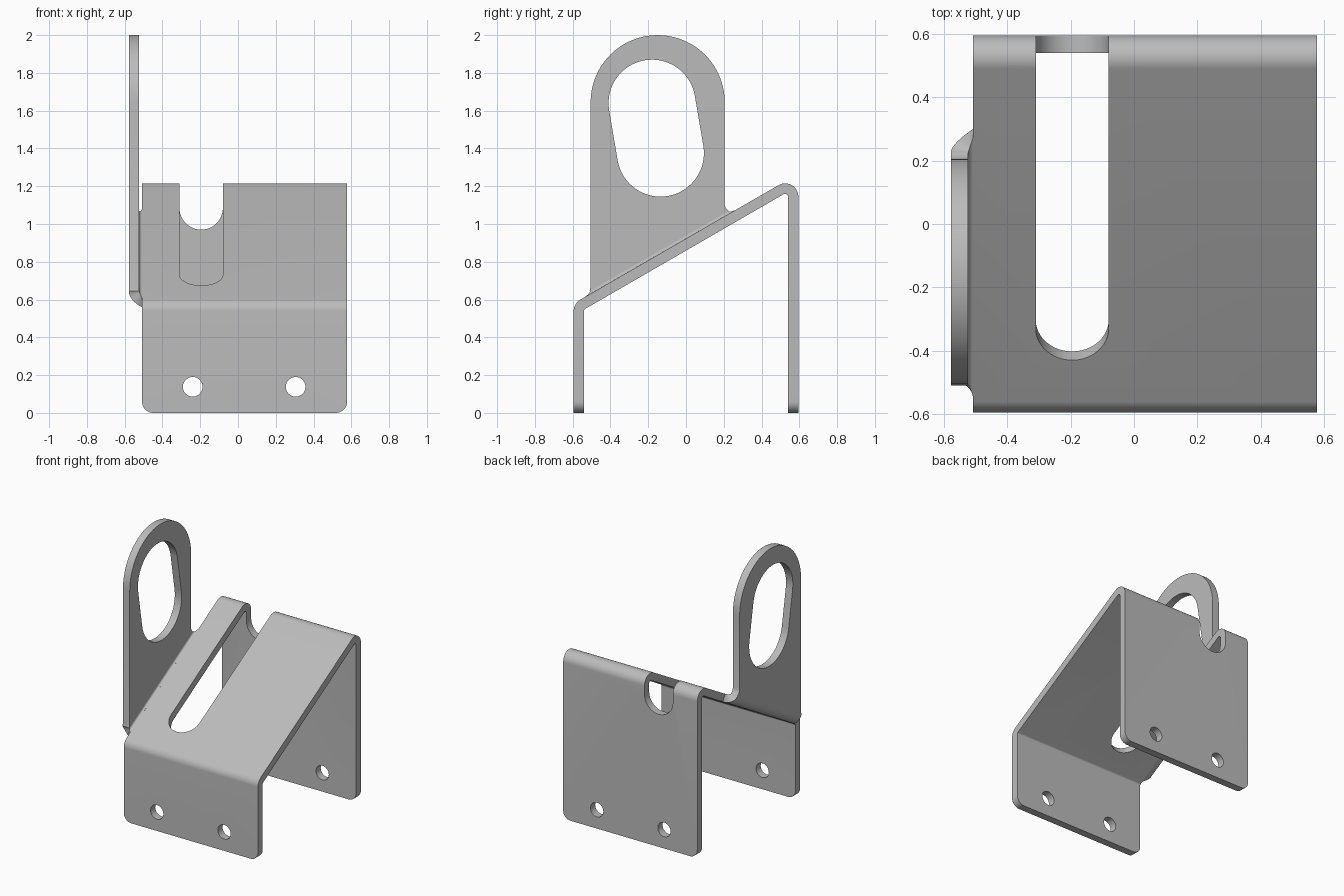
import bpy, bmesh
from math import sin, cos, pi, radians

if "Cube" in bpy.data.objects:
    bpy.data.objects.remove(bpy.data.objects["Cube"], do_unlink=True)

T = 0.055                      # sheet thickness
R_IN, R_OUT = 0.015, 0.07      # bend radii
LEFT, RIGHT = -0.508, 0.578    # sheet side edges
C30, S30 = cos(pi / 6), sin(pi / 6)

steel = bpy.data.materials.new("grey_steel")
steel.use_nodes = True
GREY = (0.5, 0.5, 0.5, 1)
steel.diffuse_color = GREY
steel.node_tree.nodes["Principled BSDF"].inputs["Base Color"].default_value = GREY


def arc(cu, cv, r, a0, a1, n=12):
    angles = [radians(a0 + (a1 - a0) * i / n) for i in range(n + 1)]
    return [(cu + r * cos(a), cv + r * sin(a)) for a in angles]


# Mappings from (u, v, depth) to space
def along_x(u, v, w):
    return (w, u, v)


def along_y(u, v, w):
    return (u, w, v)


def on_slope(x, s, n):
    return (x, 0.49 + C30 * s - S30 * n, 1.2056 + S30 * s + C30 * n)


def make(name, bm):
    bmesh.ops.recalc_face_normals(bm, faces=bm.faces)
    mesh = bpy.data.meshes.new(name)
    bm.to_mesh(mesh)
    bm.free()
    obj = bpy.data.objects.new(name, mesh)
    bpy.context.collection.objects.link(obj)
    mesh.materials.append(steel)
    return obj


def prism(name, outline, place, w0, w1):
    bm = bmesh.new()
    a = [bm.verts.new(place(u, v, w0)) for u, v in outline]
    b = [bm.verts.new(place(u, v, w1)) for u, v in outline]
    bm.faces.new(a)
    bm.faces.new(b)
    for i in range(len(a)):
        bm.faces.new((a[i - 1], a[i], b[i], b[i - 1]))
    return make(name, bm)


def activate(obj):
    bpy.ops.object.select_all(action='DESELECT')
    obj.select_set(True)
    bpy.context.view_layer.objects.active = obj


def cut(obj, cutter, operation='DIFFERENCE'):
    cutter.hide_render = True
    activate(obj)
    mod = obj.modifiers.new("cut", 'BOOLEAN')
    mod.operation, mod.solver, mod.object = operation, 'EXACT', cutter
    bpy.ops.object.modifier_apply(modifier=mod.name)
    bpy.data.objects.remove(cutter, do_unlink=True)


def smooth(obj):
    activate(obj)
    bpy.ops.object.shade_smooth_by_angle(angle=radians(30))


# Folded sheet: front flange, slope and back flange
FRONT, BACK = (-0.525, 0.5385), (0.525, 1.145)
profile = [(-0.595, 0)]
profile += arc(*FRONT, R_OUT, 180, 120) + arc(*BACK, R_OUT, 120, 0, 16)
profile += [(0.595, 0), (0.54, 0)]
profile += arc(*BACK, R_IN, 0, 120, 16) + arc(*FRONT, R_IN, 120, 180)
profile += [(-0.54, 0)]
bracket = prism("folded_bracket", profile, along_x, -0.8, 0.8)

# Trim to width with rounded lower corners
c = 0.06
trim = arc(LEFT + c, c, c, 180, 270) + arc(RIGHT - c, c, c, 270, 360)
trim += [(RIGHT, 1.5), (LEFT, 1.5)]
cut(bracket, prism("trim", trim, along_y, -1, 1), 'INTERSECT')

# Bolt holes through both flanges
for x in (-0.24, 0.305):
    hole = arc(x, 0.138, 0.052, 0, 360, 32)[:-1]
    cut(bracket, prism("bolt_hole", hole, along_y, -1, 1))

# Long slot along the slope, running over the bend into the back flange
SLOT_X, SLOT_R = -0.195, 0.115
slot_sides = [(SLOT_X + SLOT_R, 0.2), (SLOT_X - SLOT_R, 0.2)]
slot = arc(SLOT_X, -0.947, SLOT_R, 180, 360, 24) + slot_sides
cut(bracket, prism("slope_slot", slot, on_slope, -0.09, 0.1))
notch = arc(SLOT_X, 1.085, SLOT_R, 180, 360, 24)
notch += [(SLOT_X + SLOT_R, 1.4), (SLOT_X - SLOT_R, 1.4)]
cut(bracket, prism("back_notch", notch, along_y, 0.5, 0.7))
smooth(bracket)

# Upright ear plate with a tilted oblong hole
LOW, HIGH = -1.146, -0.297     # ear base limits along the slope
base_front = on_slope(0, LOW, R_IN)[1:]
base_back = on_slope(0, HIGH, R_IN)[1:]
ear = [base_front, (-0.505, 0.67)] + arc(-0.15, 1.645, 0.355, 180, 0, 40)
ear += [(0.205, 1.1), (0.211, 1.083), base_back]
plate = prism("ear_plate", ear, along_x, LEFT - R_OUT, LEFT - R_IN)
oblong = arc(-0.18, 1.64, 0.23, 10, 190, 32) + arc(-0.135, 1.375, 0.23, 190, 370, 32)
cut(plate, prism("ear_hole", oblong, along_x, -1, 0))
smooth(plate)

# Quarter bend joining the ear to the slope edge, flared at both ends
bm = bmesh.new()
rings = []
STEPS = 10
for i in range(STEPS + 1):
    t = pi / 2 * i / STEPS
    flare = (1 - i / STEPS) ** 2
    ring = []
    for r, s in ((R_IN, LOW - 0.049 * flare), (R_IN, HIGH + 0.046 * flare),
                 (R_OUT, HIGH + 0.046 * flare), (R_OUT, LOW - 0.049 * flare)):
        ring.append(bm.verts.new(on_slope(LEFT - r * sin(t), s, R_IN - r * cos(t))))
    rings.append(ring)
for a, b in zip(rings, rings[1:]):
    for k in range(4):
        bm.faces.new((a[k - 1], a[k], b[k], b[k - 1]))
smooth(make("ear_bend", bm))
